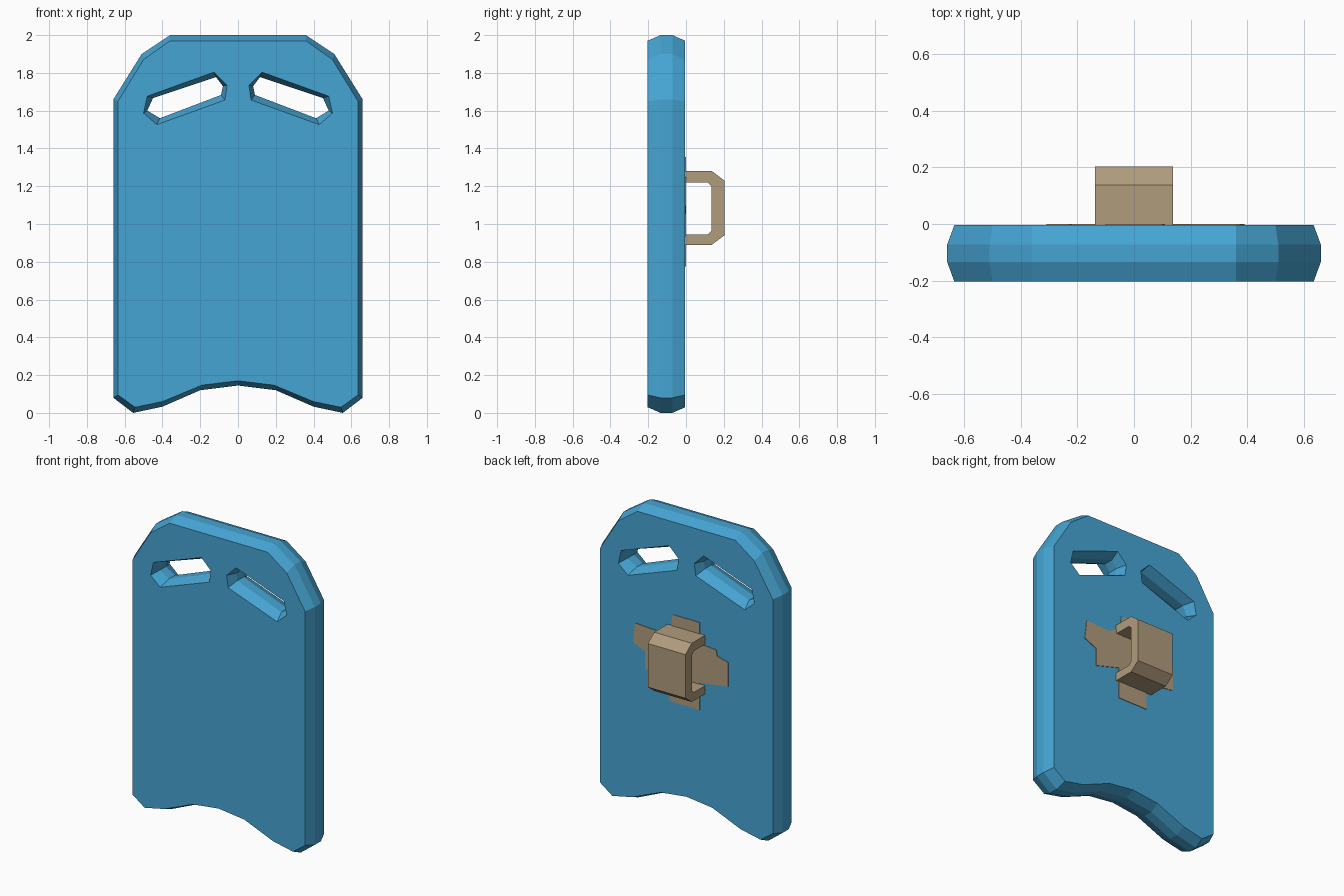
import bpy, bmesh

if "Cube" in bpy.data.objects:
    bpy.data.objects.remove(bpy.data.objects["Cube"])


def material(name, rgb):
    m = bpy.data.materials.new(name)
    m.diffuse_color = (*rgb, 1)
    m.use_nodes = True
    m.node_tree.nodes["Principled BSDF"].inputs["Base Color"].default_value = m.diffuse_color
    return m


blue = material("foam blue", (0.061, 0.376, 0.658))
tan = material("strap tan", (0.434, 0.332, 0.202))


def finish(bm, name, mat):
    bmesh.ops.recalc_face_normals(bm, faces=bm.faces[:])
    me = bpy.data.meshes.new(name)
    bm.to_mesh(me)
    bm.free()
    me.materials.append(mat)
    ob = bpy.data.objects.new(name, me)
    bpy.context.collection.objects.link(ob)
    return ob


def prism(name, pts, offset, mat):
    """Solid made from a closed 3D polygon pushed along an offset."""
    bm = bmesh.new()
    f = bm.faces.new([bm.verts.new(p) for p in pts])
    new = bmesh.ops.extrude_face_region(bm, geom=[f], use_keep_orig=True)["geom"]
    bmesh.ops.translate(bm, vec=offset, verts=[v for v in new if isinstance(v, bmesh.types.BMVert)])
    return finish(bm, name, mat)


def mirrored(half):
    """Half outline (first point on the centre line) to a full closed loop."""
    return half + [(-x, z) for x, z in reversed(half) if x > 0]


# Board: bevelled walls round the rim and both hand holes, then flat faces
rim_mid = mirrored([(0, 0.145), (0.2, 0.12), (0.40, 0.033), (0.555, 0.0), (0.66, 0.08),
                    (0.66, 1.66), (0.51, 1.90), (0.36, 2.0)])
rim_face = mirrored([(0, 0.17), (0.19, 0.147), (0.40, 0.06), (0.545, 0.03), (0.635, 0.095),
                     (0.635, 1.65), (0.50, 1.87), (0.36, 1.97)])
hole_mid = [(0.48, 1.60), (0.45, 1.667), (0.116, 1.778), (0.08, 1.73), (0.09, 1.683), (0.413, 1.56)]
hole_face = [(0.50, 1.587), (0.48, 1.677), (0.127, 1.804), (0.058, 1.735), (0.069, 1.656), (0.43, 1.526)]


def flip(pts):
    return [(-x, z) for x, z in pts]


bm = bmesh.new()
ends = {0: [], 3: []}
for face, mid in ((rim_face, rim_mid), (hole_face, hole_mid), (flip(hole_face), flip(hole_mid))):
    rings = []
    for pts, y in ((face, -0.203), (mid, -0.135), (mid, -0.072), (face, -0.004)):
        rings.append([bm.verts.new((x, y, z)) for x, z in pts])
    n = len(face)
    for a, b in zip(rings, rings[1:]):
        for i in range(n):
            j = (i + 1) % n
            bm.faces.new((a[i], a[j], b[j], b[i]))
    for k in ends:
        ends[k] += [bm.edges.get((rings[k][i], rings[k][(i + 1) % n])) for i in range(n)]
for edges in ends.values():
    bmesh.ops.triangle_fill(bm, use_beauty=True, edges=edges, normal=(0, 1, 0))
finish(bm, "board", blue)

# Strap loop: C-shaped band on the back
band = [(-0.008, 1.28), (0.137, 1.28), (0.203, 1.23), (0.203, 0.94), (0.137, 0.89), (-0.008, 0.89),
        (-0.008, 0.945), (0.115, 0.945), (0.135, 0.965), (0.135, 1.20), (0.115, 1.22), (-0.008, 1.22)]
prism("strap_loop", [(-0.138, y, z) for y, z in band], (0.276, 0, 0), tan)

# Strap patch: thin cross-shaped pad under the loop
patch = [(-0.1, 0.27), (0.1, 0.27), (0.11, 0.18), (0.2, 0.13), (0.375, 0.14), (0.39, 0.01),
         (0.30, -0.03), (0.30, -0.15), (0.12, -0.10), (0.12, -0.31), (-0.1, -0.31), (-0.1, -0.13),
         (-0.31, -0.1), (-0.31, 0.06), (-0.23, 0.08), (-0.22, 0.12), (-0.1, 0.13)]
prism("strap_patch", [(x, -0.008, 1.085 + z) for x, z in patch], (0, 0.008, 0), tan)
